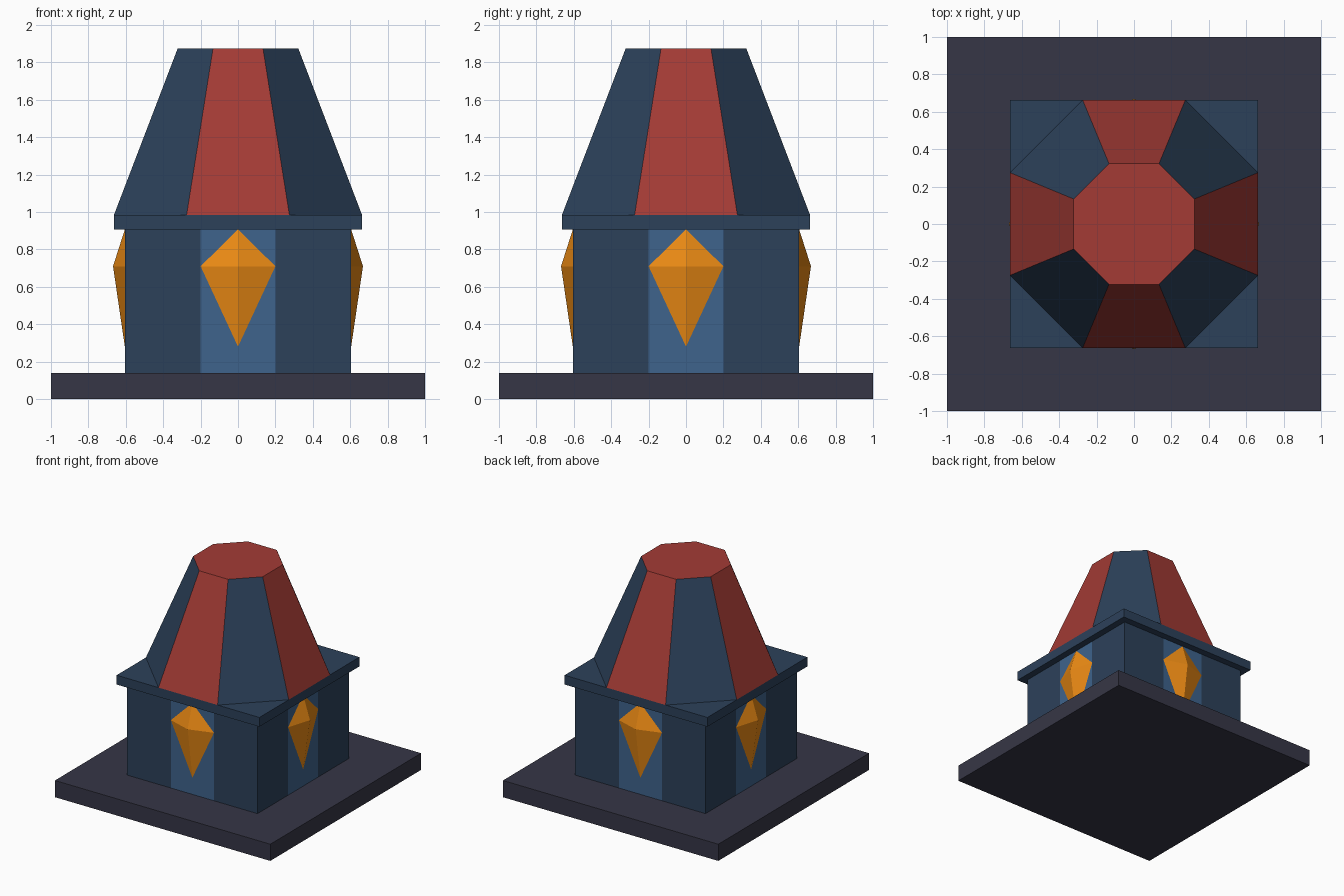
import bpy, bmesh
from math import cos, pi
from mathutils import Matrix

if "Cube" in bpy.data.objects:
    bpy.data.objects.remove(bpy.data.objects["Cube"])


def material(name, r, g, b):
    # sRGB 0-255 to linear
    m = bpy.data.materials.new(name)
    lin = [((c / 255 + 0.055) / 1.055) ** 2.4 for c in (r, g, b)]
    m.diffuse_color = (*lin, 1)
    m.use_nodes = True
    m.node_tree.nodes["Principled BSDF"].inputs["Base Color"].default_value = m.diffuse_color
    return m


STONE = material("dark_stone", 54, 54, 70)
NAVY = material("navy", 44, 65, 90)
BLUE = material("panel_blue", 62, 99, 140)
RED = material("red", 163, 59, 53)
AMBER = material("amber", 235, 138, 20)


def finish(name, bm, mats):
    bmesh.ops.recalc_face_normals(bm, faces=bm.faces[:])
    bm.normal_update()
    me = bpy.data.meshes.new(name)
    bm.to_mesh(me)
    bm.free()
    for m in mats:
        me.materials.append(m)
    ob = bpy.data.objects.new(name, me)
    bpy.context.collection.objects.link(ob)
    return ob


def box_mesh(half, z0, z1):
    bm = bmesh.new()
    mat = Matrix.Translation((0, 0, (z0 + z1) / 2)) @ Matrix.Diagonal((2 * half, 2 * half, z1 - z0, 1))
    bmesh.ops.create_cube(bm, size=1, matrix=mat)
    return bm


# Plinth and eave slab
finish("base_plinth", box_mesh(1.0, 0, 0.14), [STONE])
finish("eave_slab", box_mesh(0.663, 0.907, 0.985), [NAVY])

# Walls, with a flush lighter strip down the middle of each side
bm = box_mesh(0.605, 0.14, 0.907)
for axis in range(2):
    for s in (-0.2, 0.2):
        co = [0, 0, 0]
        no = [0, 0, 0]
        co[axis], no[axis] = s, 1
        bmesh.ops.bisect_plane(bm, geom=bm.verts[:] + bm.edges[:] + bm.faces[:],
                               plane_co=co, plane_no=no)
bm.normal_update()
for f in bm.faces:
    c = f.calc_center_median()
    if abs(f.normal.z) < 0.5 and min(abs(c.x), abs(c.y)) < 0.1:
        f.material_index = 1
finish("walls", bm, [NAVY, BLUE])

# Octagonal tapered roof in alternating colours
bm = bmesh.new()
k = 1 / cos(pi / 8)
bmesh.ops.create_cone(bm, cap_ends=True, segments=8, radius1=0.663 * k, radius2=0.323 * k,
                      depth=0.888, matrix=Matrix.Translation((0, 0, 1.429)) @ Matrix.Rotation(pi / 8, 4, 'Z'))
for f in bm.faces:
    c = f.calc_center_median()
    if min(abs(c.x), abs(c.y)) < 0.05:
        f.material_index = 1
finish("roof", bm, [NAVY, RED])

# Kite-shaped faceted gem on each wall
for i, side in enumerate(("front", "right", "back", "left")):
    bm = bmesh.new()
    rim = [bm.verts.new(p) for p in ((0, -0.605, 0.907), (-0.2, -0.605, 0.71),
                                     (0, -0.605, 0.28), (0.2, -0.605, 0.71))]
    tip = bm.verts.new((0, -0.668, 0.71))
    bm.faces.new(rim)
    for j in range(4):
        bm.faces.new((rim[j], rim[(j + 1) % 4], tip))
    bm.transform(Matrix.Rotation(i * pi / 2, 4, 'Z'))
    finish(side + "_gem", bm, [AMBER])
